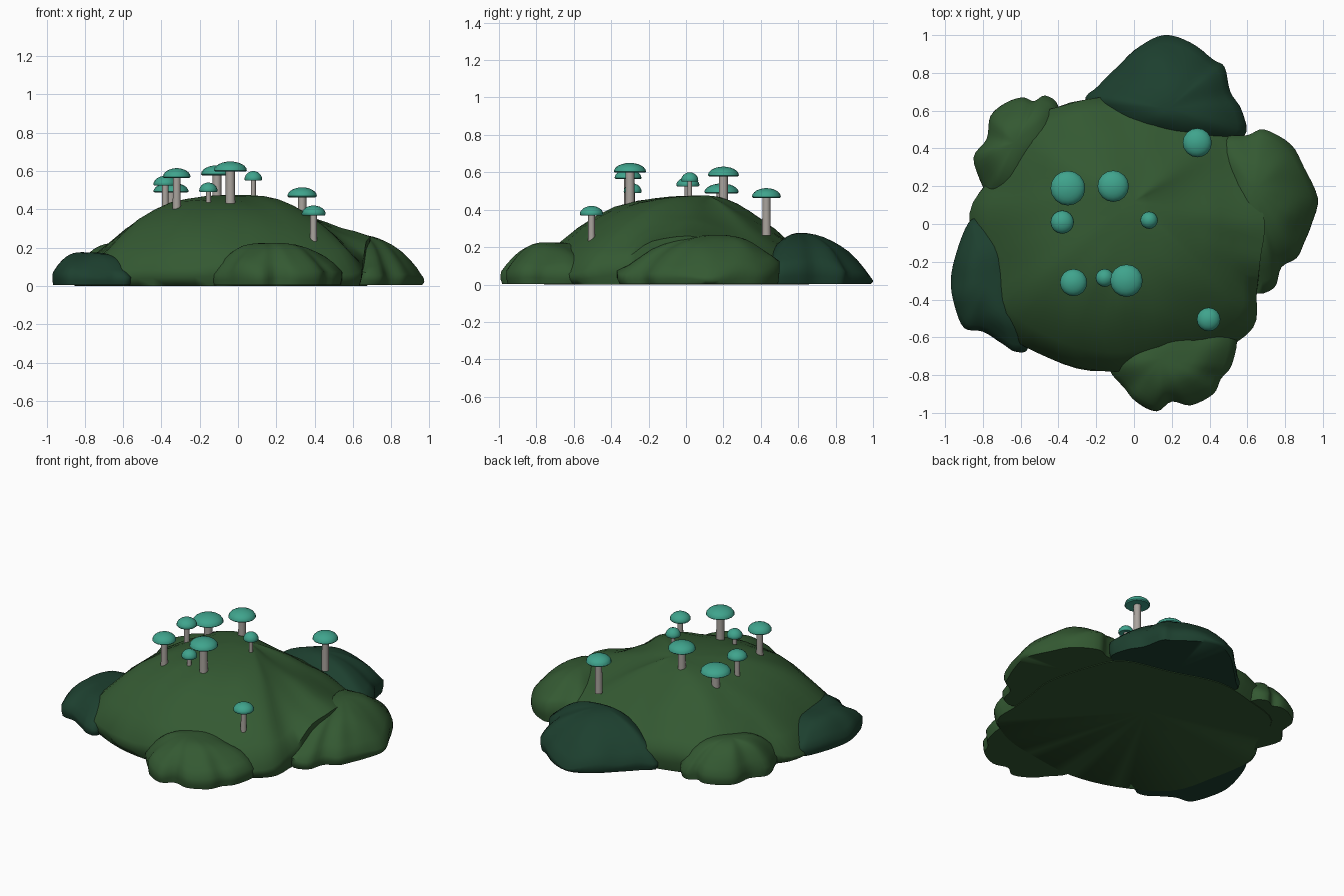
import bpy, bmesh, math
from mathutils import Vector, noise


def material(name, rgb):
    m = bpy.data.materials.new(name)
    m.diffuse_color = (*rgb, 1)
    return m


GRASS = material("moss green", (0.034, 0.100, 0.032))
DARK = material("dark teal green", (0.012, 0.050, 0.028))
CAP = material("mushroom teal", (0.05, 0.37, 0.265))
STEM = material("stem grey", (0.40, 0.37, 0.34))


def finish(name, bm, mats, angle):
    bmesh.ops.recalc_face_normals(bm, faces=bm.faces)
    me = bpy.data.meshes.new(name)
    bm.to_mesh(me)
    bm.free()
    for m in mats:
        me.materials.append(m)
    ob = bpy.data.objects.new(name, me)
    bpy.context.collection.objects.link(ob)
    bpy.context.view_layer.objects.active = ob
    ob.select_set(True)
    bpy.ops.object.shade_smooth_by_angle(angle=math.radians(angle))
    ob.select_set(False)
    return ob


def closed_curve(pts, steps):
    """Resample a closed outline with a Catmull-Rom curve."""
    out, n = [], len(pts)
    for i in range(n):
        a, b, c, d = (Vector(pts[(i + k) % n]) for k in (-1, 0, 1, 2))
        for s in range(steps):
            t = s / steps
            out.append(0.5 * (2 * b + (c - a) * t + (2 * a - 5 * b + 4 * c - d) * t * t
                              + (3 * b - a - 3 * c + d) * t ** 3))
    return out


def bridge(bm, a, b):
    n = len(a)
    for i in range(n):
        bm.faces.new((a[i], a[(i + 1) % n], b[(i + 1) % n], b[i]))


def mound(name, outline, peak, power, mat, rough=0.012, base=0.0):
    """Dome over (x, y, rim height[, fullness]) points, with a wall below the rim."""
    bm = bmesh.new()
    px, py, pz = peak
    rim = closed_curve([p if len(p) == 4 else (*p, power) for p in outline], 4)
    top = bm.verts.new((px, py, pz))
    rings = []
    for k in range(1, 10):
        t = k / 9
        ring = []
        for p in rim:
            x, y = px + (p.x - px) * t, py + (p.y - py) * t
            z = p.z + (pz - p.z) * (1 - t ** p.w)
            z += rough * t * noise.noise((x * 7, y * 7, pz * 9))
            ring.append(bm.verts.new((x, y, max(z, base + 0.01))))
        rings.append(ring)
    # wall, slightly tucked in at the ground
    for h, s in ((0.45, 1.0), (0.0, 0.975)):
        ring = []
        for p in rim:
            k = s + (0.02 * noise.noise((p.x * 6, p.y * 6, h)) if h else 0)
            ring.append(bm.verts.new((px + (p.x - px) * k, py + (p.y - py) * k,
                                      base + (max(p.z, 0.02) - base) * h)))
        rings.append(ring)
    n = len(rim)
    for i in range(n):
        bm.faces.new((top, rings[0][i], rings[0][(i + 1) % n]))
    for a, b in zip(rings, rings[1:]):
        bridge(bm, a, b)
    # flat underside
    mid = bm.verts.new((px, py, base))
    for i in range(n):
        bm.faces.new((mid, rings[-1][(i + 1) % n], rings[-1][i]))
    return finish(name, bm, [mat], 60)


# main hill
mound("hill", [
    (0.69, 0.02, 0.25, 1.0), (0.61, 0.32, 0.17, 1.1), (0.50, 0.50, 0.13, 1.25),
    (0.20, 0.58, 0.17, 1.2), (-0.12, 0.67, 0.13, 1.35), (-0.40, 0.62, 0.14, 1.7),
    (-0.66, 0.52, 0.08, 2.1), (-0.76, 0.25, 0.08, 2.3), (-0.87, 0.06, 0.03, 2.3),
    (-0.83, -0.25, 0.03, 2.6), (-0.74, -0.53, 0.06, 3.0), (-0.45, -0.71, 0.09, 3.2),
    (-0.15, -0.78, 0.11, 3.0), (0.15, -0.75, 0.11, 2.8), (0.42, -0.69, 0.07, 2.8),
    (0.63, -0.55, 0.07, 2.6), (0.65, -0.36, 0.13, 2.0), (0.67, -0.18, 0.22, 1.4)],
    (0.0, 0.12, 0.475), 2.4, GRASS, 0.02)

# side mounds
mound("back_mound", [
    (-0.25, 0.64, 0.05), (-0.19, 0.73, 0.06), (-0.08, 0.84, 0.06), (0.03, 0.94, 0.05),
    (0.16, 1.00, 0.03), (0.30, 0.96, 0.05), (0.42, 0.87, 0.07), (0.48, 0.83, 0.08),
    (0.51, 0.70, 0.10), (0.57, 0.60, 0.10), (0.58, 0.46, 0.08), (0.35, 0.40, 0.08),
    (0.0, 0.45, 0.10)], (0.18, 0.61, 0.275), 2.2, DARK, 0.025, 0.004)

mound("left_mound", [
    (-0.82, 0.03, 0.06), (-0.88, 0.0, 0.06), (-0.94, -0.15, 0.07), (-0.97, -0.30, 0.06),
    (-0.95, -0.43, 0.07), (-0.90, -0.55, 0.06), (-0.80, -0.57, 0.06), (-0.70, -0.63, 0.06),
    (-0.63, -0.675, 0.05), (-0.56, -0.655, 0.05), (-0.58, -0.45, 0.10), (-0.61, -0.20, 0.12),
    (-0.68, 0.0, 0.10)], (-0.77, -0.30, 0.175), 3.0, DARK, 0.025, 0.004)

mound("back_left_mound", [
    (-0.40, 0.62, 0.08), (-0.47, 0.68, 0.06), (-0.53, 0.65, 0.08), (-0.59, 0.67, 0.06),
    (-0.68, 0.64, 0.06), (-0.76, 0.57, 0.06), (-0.78, 0.45, 0.07), (-0.85, 0.35, 0.05),
    (-0.80, 0.20, 0.06), (-0.76, 0.11, 0.05), (-0.60, 0.15, 0.08), (-0.40, 0.42, 0.12)],
    (-0.63, 0.43, 0.225), 2.6, GRASS, 0.025, 0.004)

mound("front_mound", [
    (-0.13, -0.77, 0.06), (-0.05, -0.87, 0.07), (0.01, -0.94, 0.08), (0.12, -0.99, 0.06),
    (0.20, -0.94, 0.09), (0.30, -0.96, 0.07), (0.42, -0.90, 0.07), (0.46, -0.82, 0.08),
    (0.52, -0.74, 0.07), (0.53, -0.56, 0.06), (0.30, -0.45, 0.07), (0.05, -0.50, 0.07),
    (-0.10, -0.66, 0.06)], (0.15, -0.71, 0.225), 2.8, GRASS, 0.03, 0.004)

mound("right_mound", [
    (0.45, 0.44, 0.12), (0.60, 0.47, 0.13), (0.69, 0.50, 0.10), (0.83, 0.42, 0.08),
    (0.90, 0.30, 0.07), (0.97, 0.14, 0.04), (0.94, 0.0, 0.07), (0.90, -0.10, 0.06),
    (0.86, -0.18, 0.06), (0.78, -0.23, 0.06), (0.74, -0.34, 0.05), (0.62, -0.35, 0.08),
    (0.50, -0.10, 0.12), (0.42, 0.20, 0.10)], (0.64, 0.18, 0.265), 2.2, GRASS, 0.03, 0.004)


def mushroom(i, x, y, top, r):
    """Tapered stem and half-dome cap turned round one axis."""
    seg, h = 16, 0.05 + 0.06 * (r - 0.045)
    rim = top - h
    stem_r = r * 0.28
    profile = [(stem_r * 1.1, top - h - 0.2), (stem_r, rim - 0.06), (stem_r, rim + 0.004)]
    for name, pts, mat in (
            ("mushroom_stem", profile, STEM),
            ("mushroom_cap", [(stem_r * 0.8, rim + 0.006), (r * 0.92, rim)]
             + [(r * math.cos(a), rim + 0.006 + (h - 0.006) * math.sin(a))
                for a in (k * math.pi / 12 for k in range(6))]
             + [(r * 0.08, top)], CAP)):
        bm = bmesh.new()
        rings = [[bm.verts.new((x + q * math.cos(2 * math.pi * s / seg),
                                y + q * math.sin(2 * math.pi * s / seg), z))
                  for s in range(seg)] for q, z in pts]
        for a, b in zip(rings, rings[1:]):
            bridge(bm, a, b)
        bm.faces.new(rings[0])
        bm.faces.new(rings[-1])
        finish(f"{name}_{i}", bm, [mat], 50)


# mushrooms: x, y, cap top, cap radius
for i, m in enumerate([
        (-0.35, 0.19, 0.54, 0.092), (-0.11, 0.20, 0.63, 0.083), (-0.38, 0.01, 0.575, 0.062),
        (0.08, 0.02, 0.60, 0.046), (-0.32, -0.31, 0.615, 0.072), (-0.155, -0.285, 0.54, 0.048),
        (-0.04, -0.30, 0.65, 0.086), (0.395, -0.505, 0.42, 0.063), (0.335, 0.43, 0.515, 0.077)]):
    mushroom(i + 1, *m)
